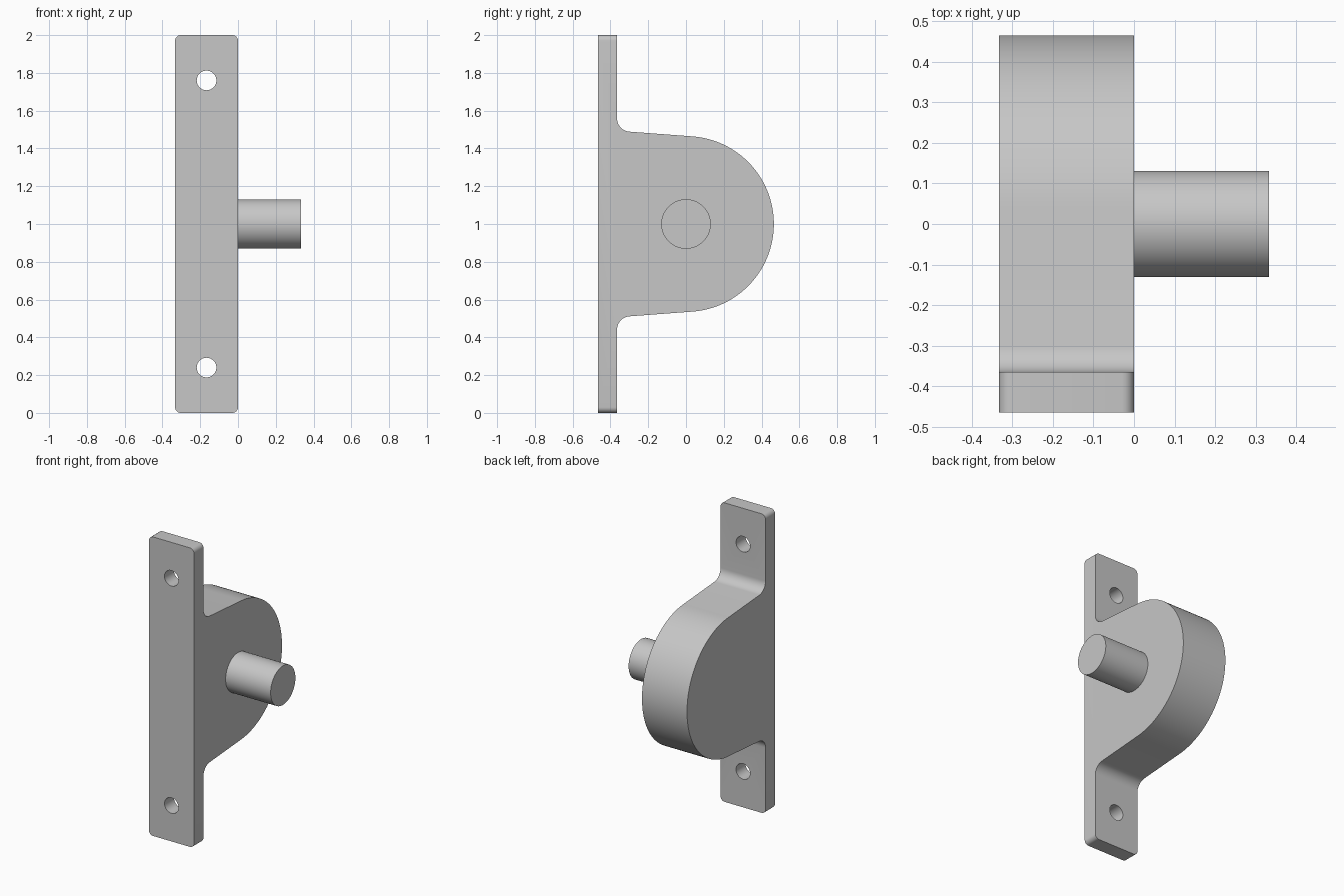
import bpy, bmesh
from math import cos, sin, pi, radians
from mathutils import Matrix

if "Cube" in bpy.data.objects:
    bpy.data.objects.remove(bpy.data.objects["Cube"], do_unlink=True)

WIDTH = 0.333       # bracket thickness and shaft length
R = 0.465           # housing radius
PLATE_BACK = -0.365
FILLET = 0.07
THETA = radians(85.7)   # where the round end meets the sloping flank

grey = bpy.data.materials.new("plain_grey")
grey.use_nodes = True
colour = (0.57, 0.57, 0.57, 1)
grey.diffuse_color = colour
grey.node_tree.nodes["Principled BSDF"].inputs["Base Color"].default_value = colour


def make_object(name, bm):
    bmesh.ops.recalc_face_normals(bm, faces=bm.faces[:])
    mesh = bpy.data.meshes.new(name)
    bm.to_mesh(mesh)
    bm.free()
    obj = bpy.data.objects.new(name, mesh)
    mesh.materials.append(grey)
    bpy.context.collection.objects.link(obj)
    return obj


def cylinder(name, radius, length, centre, axis, segments):
    bm = bmesh.new()
    turn = Matrix.Rotation(pi / 2, 4, 'Y' if axis == 'X' else 'X')
    bmesh.ops.create_cone(bm, cap_ends=True, segments=segments, radius1=radius,
                          radius2=radius, depth=length,
                          matrix=Matrix.Translation(centre) @ turn)
    return make_object(name, bm)


def arc(cy, cz, r, a0, a1, n):
    steps = [a0 + (a1 - a0) * i / n for i in range(n + 1)]
    return [(cy + r * cos(a), cz + r * sin(a)) for a in steps]


def finish(obj):
    bpy.ops.object.select_all(action='DESELECT')
    obj.select_set(True)
    bpy.context.view_layer.objects.active = obj
    for mod in list(obj.modifiers):
        bpy.ops.object.modifier_apply(modifier=mod.name)
    bpy.ops.object.shade_smooth_by_angle(angle=radians(30))


# Side profile: upper half about the shaft axis, then mirrored
fy = PLATE_BACK + FILLET
fz = (R + FILLET - cos(THETA) * fy) / sin(THETA)
upper = arc(0, 0, R, 0, THETA, 32)
upper += arc(fy, fz, FILLET, THETA + pi, pi, 10)
upper += [(PLATE_BACK, 1), (-R, 1)]
profile = upper + [(y, -z) for y, z in reversed(upper[1:])]

# Bracket: extruded profile with rounded plate corners
bm = bmesh.new()
face = bm.faces.new([bm.verts.new((-WIDTH, y, z + 1)) for y, z in profile])
ext = bmesh.ops.extrude_face_region(bm, geom=[face])
moved = [v for v in ext["geom"] if isinstance(v, bmesh.types.BMVert)]
bmesh.ops.translate(bm, verts=moved, vec=(WIDTH, 0, 0))
corners = [e for e in bm.edges
           if all(abs(v.co.z - 1) > 0.99 for v in e.verts)
           and abs(e.verts[0].co.y - e.verts[1].co.y) > 0.05]
bmesh.ops.bevel(bm, geom=corners, offset=0.03, segments=6, profile=0.5,
                affect='EDGES')
bracket = make_object("bracket", bm)

# Screw holes through the mounting plate
for side, sign in (("upper", 1), ("lower", -1)):
    cutter = cylinder(side + "_hole_cutter", 0.052, 0.3,
                      (-WIDTH / 2, -0.42, 1 + sign * 0.76), 'Y', 40)
    cutter.hide_render = True
    cutter.hide_set(True)
    mod = bracket.modifiers.new(side + "_hole", 'BOOLEAN')
    mod.operation = 'DIFFERENCE'
    mod.solver = 'EXACT'
    mod.object = cutter
finish(bracket)
for side in ("upper", "lower"):
    bpy.data.objects.remove(bpy.data.objects[side + "_hole_cutter"], do_unlink=True)

# Shaft, seated slightly into the bracket
shaft = cylinder("shaft", 0.131, WIDTH + 0.02, (WIDTH / 2 - 0.01, 0, 1), 'X', 64)
finish(shaft)
